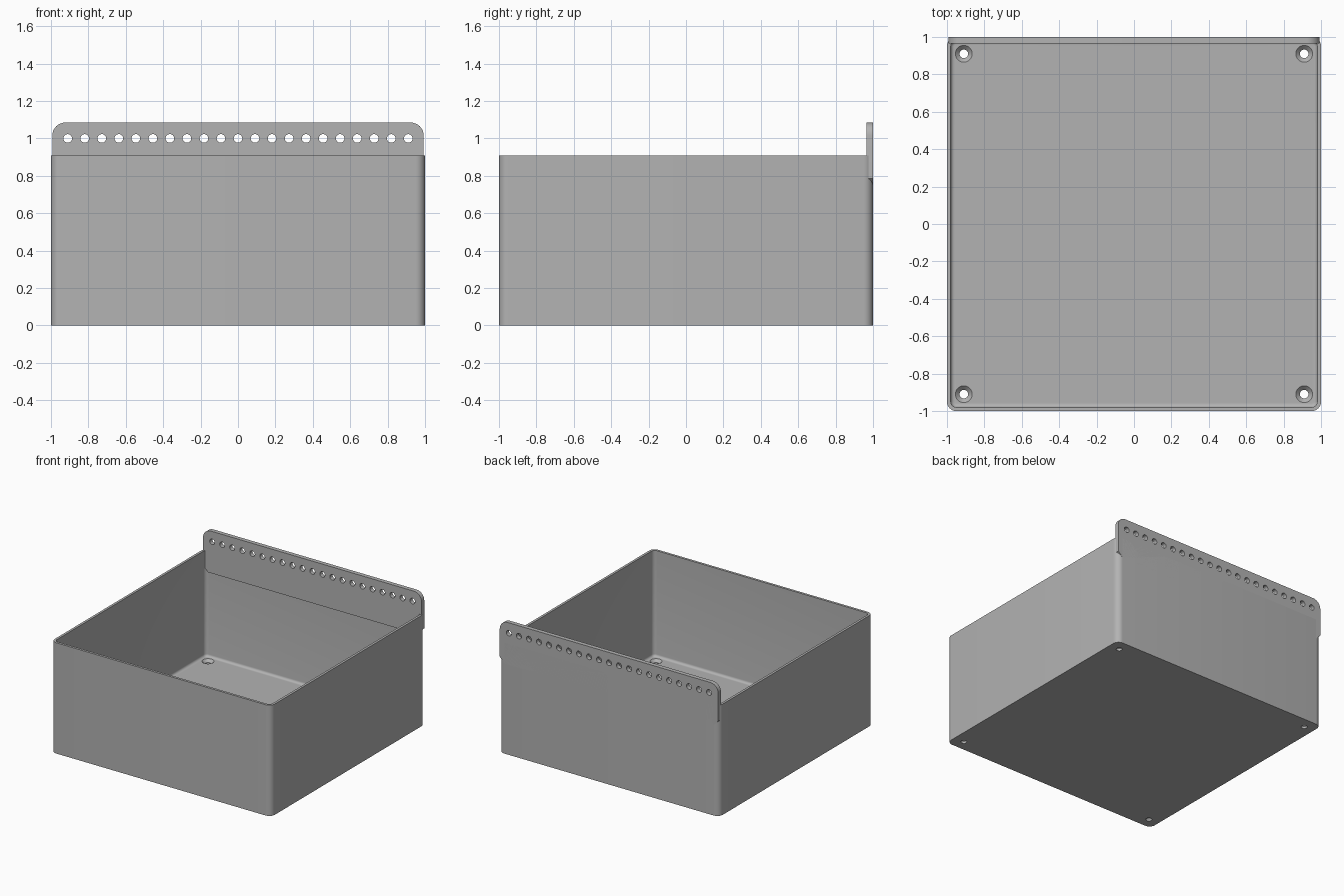
import bpy, bmesh
from math import pi, sin, cos, radians

cube = bpy.data.objects.get("Cube")
if cube:
    bpy.data.objects.remove(cube, do_unlink=True)

mat = bpy.data.materials.new("plain grey")
mat.use_nodes = True
GREY = (0.45, 0.45, 0.45, 1)
mat.diffuse_color = GREY
mat.node_tree.nodes["Principled BSDF"].inputs["Base Color"].default_value = GREY

HEIGHT, WALL, FLOOR, CORNER = 0.91, 0.02, 0.04, 0.05
FILLET, STEPS = 0.02, 8
HOLE, SINK, INSET = 0.023, 0.045, 0.91


def make_object(name, bm):
    bmesh.ops.recalc_face_normals(bm, faces=bm.faces)
    mesh = bpy.data.meshes.new(name)
    bm.to_mesh(mesh)
    bm.free()
    mesh.materials.append(mat)
    obj = bpy.data.objects.new(name, mesh)
    bpy.context.collection.objects.link(obj)
    return obj


def loft(bm, rings):
    """Skin a list of equal point rings and cap both ends."""
    loops = [[bm.verts.new(p) for p in ring] for ring in rings]
    for a, b in zip(loops, loops[1:]):
        for i in range(len(a)):
            j = (i + 1) % len(a)
            bm.faces.new((a[i], a[j], b[j], b[i]))
    bm.faces.new(loops[0])
    bm.faces.new(loops[-1])


def rounded_square(half, radius, z):
    points = []
    for k, (sx, sy) in enumerate([(1, 1), (-1, 1), (-1, -1), (1, -1)]):
        for i in range(STEPS + 1):
            a = (k + i / STEPS) * pi / 2
            points.append((sx * (half - radius) + radius * cos(a),
                           sy * (half - radius) + radius * sin(a), z))
    return points


def circle(x, y, radius, z, sides=32):
    return [(x + radius * cos(2 * pi * i / sides),
             y + radius * sin(2 * pi * i / sides), z) for i in range(sides)]


def cut(target, cutter):
    """Subtract the cutter, bake the result and discard the cutter."""
    mod = target.modifiers.new("holes", "BOOLEAN")
    mod.operation, mod.solver, mod.object = "DIFFERENCE", "EXACT", cutter
    cutter.hide_render = True
    graph = bpy.context.evaluated_depsgraph_get()
    baked = bpy.data.meshes.new_from_object(target.evaluated_get(graph))
    target.modifiers.clear()
    target.data = baked
    bpy.data.objects.remove(cutter, do_unlink=True)


def smooth(obj):
    bpy.ops.object.select_all(action="DESELECT")
    obj.select_set(True)
    bpy.context.view_layer.objects.active = obj
    bpy.ops.object.shade_smooth_by_angle(angle=radians(30))


# Open box: outer wall, rim, inner wall, rounded floor edge
inner, inner_corner = 1 - WALL, CORNER - WALL
rings = [rounded_square(1, CORNER, 0), rounded_square(1, CORNER, HEIGHT),
         rounded_square(inner, inner_corner, HEIGHT)]
for i in range(6):
    a = i / 5 * pi / 2
    shrink = FILLET * (1 - cos(a))
    rings.append(rounded_square(inner - shrink, inner_corner - shrink,
                                FLOOR + FILLET * (1 - sin(a))))
bm = bmesh.new()
loft(bm, rings)
box = make_object("open_box", bm)

# Countersunk screw holes in the floor corners
bm = bmesh.new()
for x in (-INSET, INSET):
    for y in (-INSET, INSET):
        loft(bm, [circle(x, y, HOLE, -0.1),
                  circle(x, y, HOLE, FLOOR - (SINK - HOLE)),
                  circle(x, y, SINK, FLOOR),
                  circle(x, y, SINK, FLOOR + 0.05)])
cut(box, make_object("screw_hole_cutter", bm))
smooth(box)

# Back plate: rounded top corners, chamfered bottom corners
HALF, TOP, BOTTOM, ROUND, CHAMFER = 0.993, 1.085, 0.74, 0.07, 0.045
side = [(HALF - CHAMFER, BOTTOM), (HALF, BOTTOM + CHAMFER)]
for i in range(STEPS + 1):
    a = i / STEPS * pi / 2
    side.append((HALF - ROUND + ROUND * cos(a), TOP - ROUND + ROUND * sin(a)))
outline = side + [(-x, z) for x, z in reversed(side)]
bm = bmesh.new()
loft(bm, [[(x, y, z) for x, z in outline] for y in (0.965, 1)])
plate = make_object("back_plate", bm)

# Row of holes along the plate
COUNT = 21
bm = bmesh.new()
for i in range(COUNT):
    x = -INSET + 2 * INSET * i / (COUNT - 1)
    loft(bm, [[(px, y, pz) for px, pz, _ in circle(x, 1.0, HOLE, 0, 24)]
              for y in (0.9, 1.1)])
cut(plate, make_object("plate_hole_cutter", bm))
smooth(plate)
